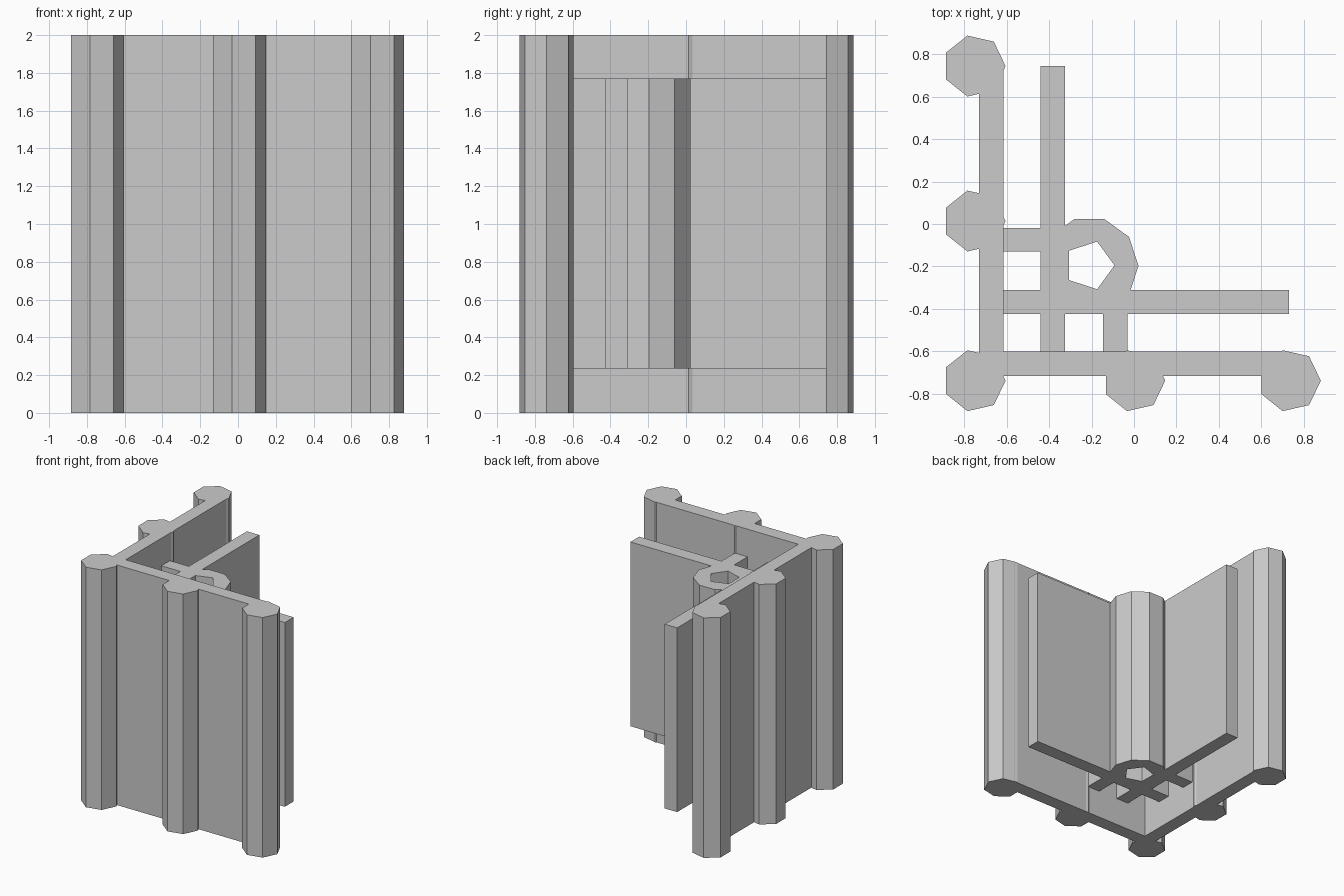
import bpy
import bmesh
from math import cos, sin, tau

if "Cube" in bpy.data.objects:
    bpy.data.objects.remove(bpy.data.objects["Cube"], do_unlink=True)

grey = bpy.data.materials.new("plain grey")
grey.use_nodes = True
grey.diffuse_color = (0.6, 0.6, 0.6, 1)
grey.node_tree.nodes["Principled BSDF"].inputs["Base Color"].default_value = (0.6, 0.6, 0.6, 1)


def extrude(name, outline, z0, z1):
    """Vertical prism over a 2D outline."""
    bm = bmesh.new()
    face = bm.faces.new([bm.verts.new((x, y, z0)) for x, y in outline])
    up = bmesh.ops.extrude_face_region(bm, geom=[face])["geom"]
    top = [v for v in up if isinstance(v, bmesh.types.BMVert)]
    bmesh.ops.translate(bm, verts=top, vec=(0, 0, z1 - z0))
    bmesh.ops.recalc_face_normals(bm, faces=bm.faces)
    mesh = bpy.data.meshes.new(name)
    bm.to_mesh(mesh)
    bm.free()
    mesh.materials.append(grey)
    obj = bpy.data.objects.new(name, mesh)
    bpy.context.collection.objects.link(obj)
    return obj


def rect(x0, x1, y0, y1):
    return [(x0, y0), (x1, y0), (x1, y1), (x0, y1)]


def ngon(x, y, r, n):
    return [(x + r * cos(tau * i / n), y + r * sin(tau * i / n)) for i in range(n)]


def combine(base, parts, operation):
    """Boolean every part into base, then bake and drop the parts."""
    for part in parts:
        mod = base.modifiers.new(part.name, "BOOLEAN")
        mod.operation = operation
        mod.solver = "EXACT"
        mod.object = part
    deps = bpy.context.evaluated_depsgraph_get()
    mesh = bpy.data.meshes.new_from_object(base.evaluated_get(deps))
    base.modifiers.clear()
    base.data = mesh
    for part in parts:
        bpy.data.objects.remove(part, do_unlink=True)


# Outer L-shaped wall with seven-sided posts along it
OUTER = (0, 2)
wall = extrude("outer_wall", [(-0.73, -0.715), (0.73, -0.715), (0.73, -0.6),
                              (-0.615, -0.6), (-0.615, 0.74), (-0.73, 0.74)], *OUTER)
post_spots = [(-0.752, 0.744), (-0.752, 0.014), (-0.752, -0.738),
              (0.0, -0.738), (0.733, -0.738)]
posts = [extrude("post", ngon(x, y, 0.147, 7), *OUTER) for x, y in post_spots]
combine(wall, posts, "UNION")

# Shorter inner core: ten-sided tube, two long fins and two short ribs
INNER = (0.235, 1.77)
core = extrude("inner_core", ngon(-0.21, -0.197, 0.231, 10), *INNER)
bars = {
    "side_fin": rect(-0.44, -0.325, -0.6, 0.745),
    "front_fin": rect(-0.615, 0.73, -0.425, -0.31),
    "side_rib": rect(-0.615, -0.35, -0.13, -0.018),
    "front_rib": rect(-0.147, -0.03, -0.6, -0.35),
}
combine(core, [extrude(n, o, *INNER) for n, o in bars.items()], "UNION")

# Five-sided bore through the tube
bore = extrude("bore", ngon(-0.21, -0.195, 0.118, 5), 0, 2)
bore.hide_render = True
combine(core, [bore], "DIFFERENCE")
